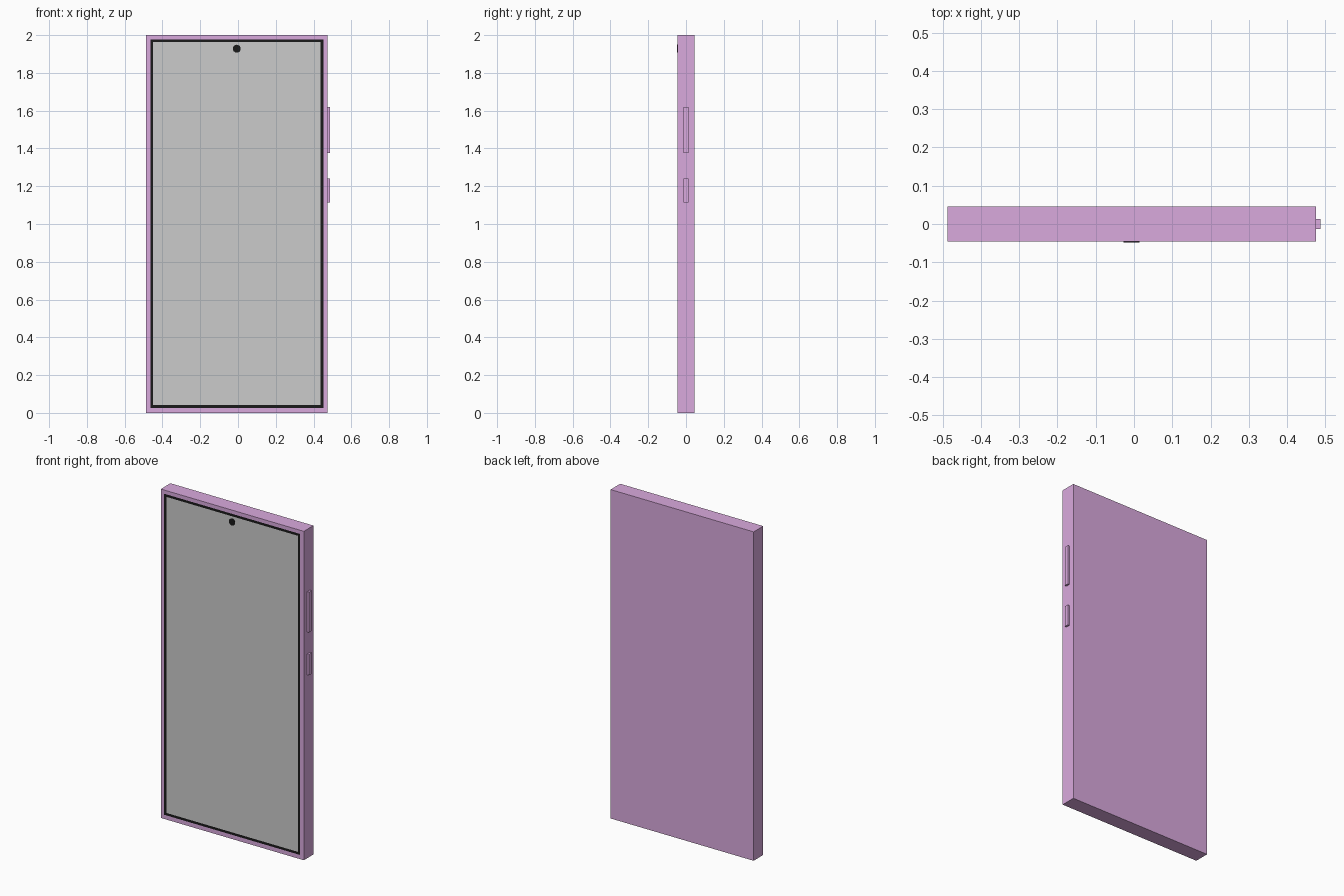
import bpy
import math

if "Cube" in bpy.data.objects:
    bpy.data.objects.remove(bpy.data.objects["Cube"])


def material(name, rgb):
    mat = bpy.data.materials.new(name)
    mat.diffuse_color = (*rgb, 1.0)
    mat.use_nodes = True
    mat.node_tree.nodes["Principled BSDF"].inputs["Base Color"].default_value = mat.diffuse_color
    return mat


purple = material("purple_shell", (0.70, 0.40, 0.73))
black = material("black_trim", (0.01, 0.01, 0.01))


def mesh_object(name, verts, faces, mat=None):
    mesh = bpy.data.meshes.new(name)
    mesh.from_pydata(verts, [], faces)
    obj = bpy.data.objects.new(name, mesh)
    bpy.context.collection.objects.link(obj)
    if mat:
        mesh.materials.append(mat)
    return obj


def box(name, x, y, z, mat=None):
    bpy.ops.mesh.primitive_cube_add(size=1)
    obj = bpy.context.object
    obj.name = name
    obj.location = [(a + b) / 2 for a, b in (x, y, z)]
    obj.scale = [b - a for a, b in (x, y, z)]
    bpy.ops.object.transform_apply(location=True, scale=True)
    if mat:
        obj.data.materials.append(mat)
    return obj


FRONT, BACK = -0.046, 0.046
MID = -0.0065  # body centre, shifted by the side buttons

# Body slab
box("body", (-0.487, 0.475), (FRONT, BACK), (0.0, 2.0), purple)

# Black bezel: flat ring lying just proud of the front
OUT, INN = (0.458, 0.026, 1.978), (0.443, 0.041, 1.963)
ring = []
for half, low, high in (OUT, INN):
    ring += [(MID + sx * half, FRONT - 0.0012, z)
             for sx, z in ((-1, low), (1, low), (1, high), (-1, high))]
mesh_object("bezel", ring,
            [(i, (i + 1) % 4, 4 + (i + 1) % 4, 4 + i) for i in range(4)], black)

# Grey screen panel inside the bezel
half, low, high = INN
mesh_object("screen", [(MID + sx * half, FRONT - 0.0012, z)
                       for sx, z in ((-1, low), (1, low), (1, high), (-1, high))],
            [(0, 1, 2, 3)])

# Front camera disc
bpy.ops.mesh.primitive_cylinder_add(vertices=32, radius=0.021, depth=0.003,
                                    location=(MID, FRONT - 0.001, 1.928),
                                    rotation=(math.pi / 2, 0, 0))
camera = bpy.context.object
camera.name = "front_camera"
camera.data.materials.append(black)

# Side buttons
for name, z in (("volume_button", (1.375, 1.62)), ("power_button", (1.115, 1.242))):
    box(name, (0.465, 0.487), (-0.013, 0.013), z, purple)
